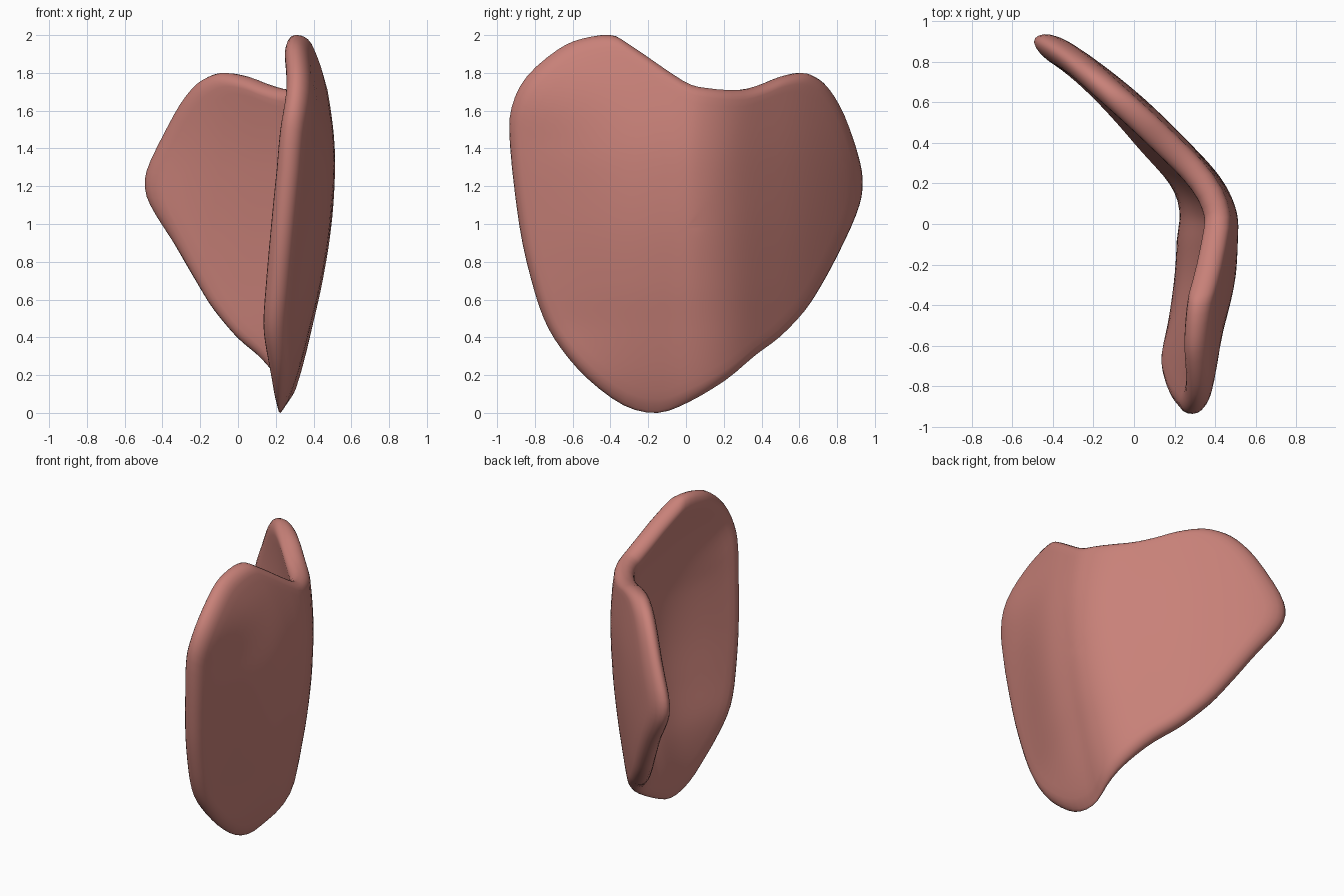
import bpy
import bmesh
import math
from mathutils import Vector

cube = bpy.data.objects.get("Cube")
if cube:
    bpy.data.objects.remove(cube, do_unlink=True)

# Heart-shaped rim of the folded leaflet, as (y, z)
RIM = [(-.15, 0), (-.33, .04), (-.52, .18), (-.66, .34), (-.75, .5),
       (-.82, .72), (-.88, 1), (-.93, 1.43), (-.92, 1.62), (-.84, 1.78),
       (-.68, 1.92), (-.55, 1.98), (-.4, 2), (-.3, 1.95), (-.02, 1.76),
       (.1, 1.72), (.28, 1.71), (.4, 1.74), (.5, 1.78), (.6, 1.8),
       (.67, 1.78), (.74, 1.72), (.82, 1.58), (.9, 1.34), (.915, 1.19),
       (.88, 1.05), (.79, .85), (.7, .68), (.61, .54), (.48, .4),
       (.35, .3), (.2, .17), (.02, .06)]
# Horizontal section through the fold, as (y, x)
FOLD = [(-.95, .29), (-.8, .34), (-.6, .38), (-.3, .43), (-.1, .445),
        (.05, .44), (.2, .365), (.4, .18), (.6, -.03), (.8, -.29), (.93, -.51)]
# Vertical bow of the whole sheet, as (z, x offset)
BOW = [(0, -.22), (.1, -.2), (.4, -.14), (.7, -.07), (1, -.02), (1.3, 0),
       (1.5, -.01), (1.75, -.05), (2, -.11)]
# Inward curl of the front wing's free edge, as (z, x offset)
CURL = [(0, 0), (.2, -.01), (.5, -.06), (1, -.075), (1.4, -.04), (1.7, .02), (2, .01)]
# Thinning towards the bottom point, as (z, factor)
TAPER = [(0, .2), (.1, .55), (.25, .85), (.45, 1), (2, 1)]
HALF_THICKNESS = .065
CENTRE = Vector((0, .98))


def smooth_lookup(table, t):
    """Cubic interpolation through a table of (position, value) pairs."""
    t = min(max(t, table[0][0]), table[-1][0])
    last = len(table) - 1
    i = max(k for k in range(last) if table[k][0] <= t)

    def slope(k):
        a, b = table[max(k - 1, 0)], table[min(k + 1, last)]
        return (b[1] - a[1]) / (b[0] - a[0])

    (p, u), (q, v) = table[i], table[i + 1]
    h = q - p
    s = (t - p) / h
    return ((1 - s) ** 2 * ((1 + 2 * s) * u + s * h * slope(i))
            + s * s * ((3 - 2 * s) * v - (1 - s) * h * slope(i + 1)))


def ramp(start, end, t):
    """Smooth step from 0 at start to 1 at end."""
    s = min(max((t - start) / (end - start), 0), 1)
    return s * s * (3 - 2 * s)


def sheet(y, z):
    """Middle surface of the leaflet."""
    x = smooth_lookup(FOLD, y)
    x += (1 - .3 * ramp(-.1, .3, y)) * smooth_lookup(BOW, z)
    x += ramp(-.2, -.85, y) * smooth_lookup(CURL, z)
    return Vector((x, y, z))


def sheet_normal(y, z):
    e = .03
    along = sheet(y + e, z) - sheet(y - e, z)
    up = sheet(y, z + e) - sheet(y, z - e)
    return along.cross(up).normalized()


def rounded_outline(points, steps=3):
    """Closed Catmull-Rom curve through the points."""
    pts = [Vector(p) for p in points]
    n = len(pts)
    out = []
    for i in range(n):
        a, b, c, d = (pts[(i + k) % n] for k in (-1, 0, 1, 2))
        for j in range(steps):
            t = j / steps
            out.append(b + .5 * t * (c - a + t * (2 * a - 5 * b + 4 * c - d
                                                  + t * (3 * (b - c) + d - a))))
    return out


def ring_scales():
    """Even rings over the sheet, then a rounded lip; (scale, thickness)."""
    lip = .92
    rings = [(lip * k / 18, 1) for k in range(1, 19)]
    for k in range(1, 5):
        a = k * math.pi / 10
        rings.append((lip + (1 - lip) * math.sin(a), math.cos(a)))
    return rings


def build_leaflet():
    outline = rounded_outline(RIM)
    n = len(outline)
    bm = bmesh.new()

    def vert(p, thick):
        offset = sheet_normal(p.x, p.y) * thick * smooth_lookup(TAPER, p.y)
        return bm.verts.new(sheet(p.x, p.y) + offset)

    rim = [vert(p, 0) for p in outline]
    for side in (1, -1):
        hub = vert(CENTRE, side * HALF_THICKNESS)
        loops = [[vert(CENTRE.lerp(p, s), side * t * HALF_THICKNESS) for p in outline]
                 for s, t in ring_scales()] + [rim]
        for i in range(n):
            j = (i + 1) % n
            bm.faces.new((hub, loops[0][i], loops[0][j]))
            for a, b in zip(loops, loops[1:]):
                bm.faces.new((a[i], b[i], b[j], a[j]))
    bmesh.ops.recalc_face_normals(bm, faces=bm.faces)
    for face in bm.faces:
        face.smooth = True
    mesh = bpy.data.meshes.new("folded_leaflet")
    bm.to_mesh(mesh)
    bm.free()
    obj = bpy.data.objects.new("folded_leaflet", mesh)
    bpy.context.collection.objects.link(obj)
    return obj


# Soft pink surface
pink = bpy.data.materials.new("soft_pink")
pink.use_nodes = True
colour = (.58, .22, .19, 1)
pink.diffuse_color = colour
pink.node_tree.nodes["Principled BSDF"].inputs["Base Color"].default_value = colour

leaflet = build_leaflet()
leaflet.data.materials.append(pink)
